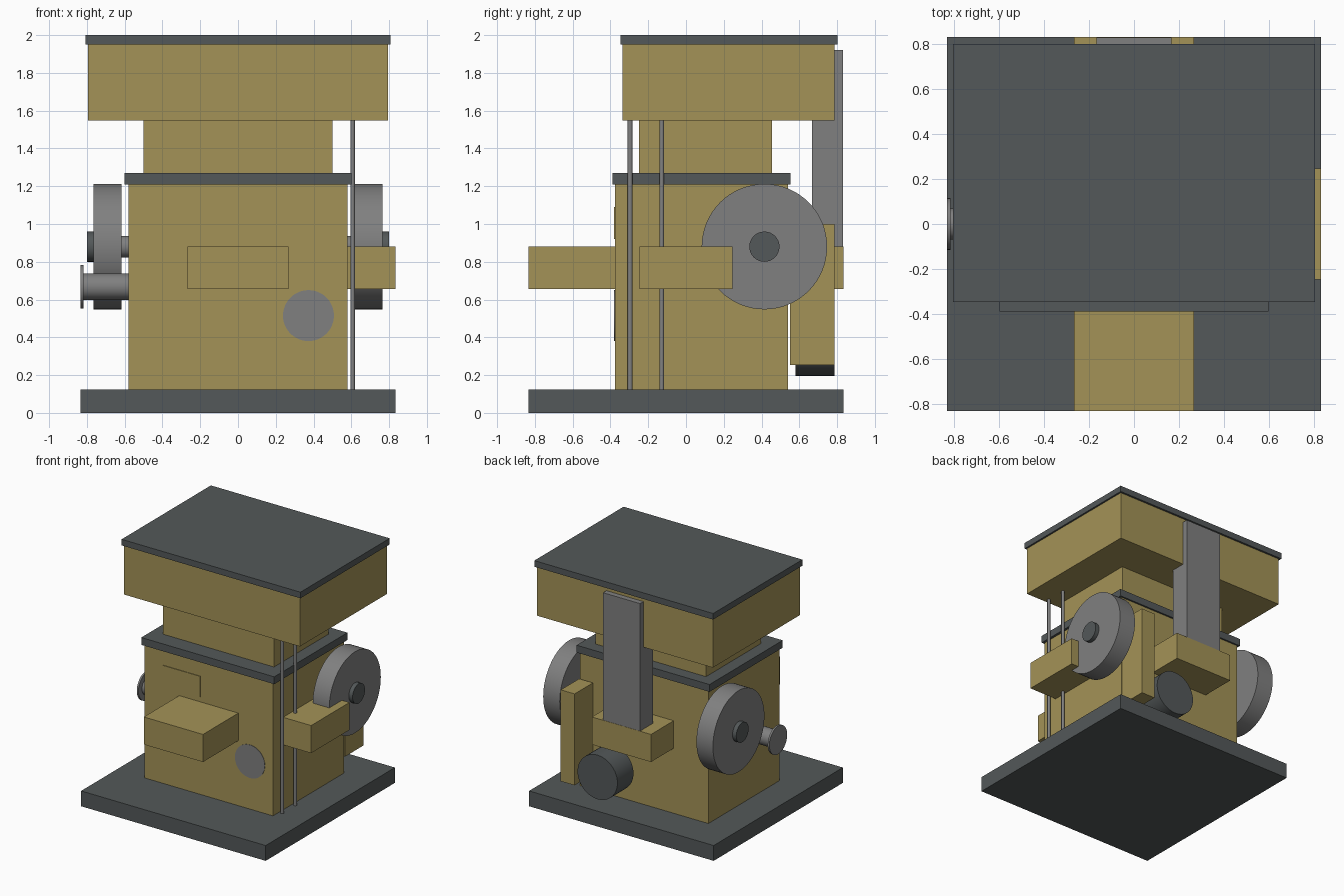
import bpy, math

if "Cube" in bpy.data.objects:
    bpy.data.objects.remove(bpy.data.objects["Cube"])


def material(name, rgb):
    m = bpy.data.materials.new(name)
    m.diffuse_color = (*rgb, 1.0)
    m.use_nodes = True
    m.node_tree.nodes["Principled BSDF"].inputs["Base Color"].default_value = m.diffuse_color
    return m


OCHRE = material("ochre paint", (0.371, 0.291, 0.095))
DARK = material("dark slate", (0.087, 0.098, 0.100))
STEEL = material("grey steel", (0.216, 0.216, 0.216))


def box(name, x, y, z, mat):
    """Box from (min, max) ranges on each axis."""
    bpy.ops.mesh.primitive_cube_add(size=1, location=[sum(r) / 2 for r in (x, y, z)])
    o = bpy.context.object
    o.name = name
    o.scale = [r[1] - r[0] for r in (x, y, z)]
    bpy.ops.object.transform_apply(location=False, rotation=False, scale=True)
    o.data.materials.append(mat)
    return o


def cylinder(name, axis, start, end, centre, radius, mat, sides=48):
    """Cylinder along an axis; centre holds the other two coordinates in order."""
    loc = list(centre)
    loc.insert("xyz".index(axis), (start + end) / 2)
    rot = {"x": (0, math.pi / 2, 0), "y": (math.pi / 2, 0, 0), "z": (0, 0, 0)}[axis]
    bpy.ops.mesh.primitive_cylinder_add(vertices=sides, radius=radius,
                                        depth=abs(end - start), location=loc, rotation=rot)
    o = bpy.context.object
    o.name = name
    o.data.materials.append(mat)
    bpy.ops.object.shade_smooth_by_angle(angle=math.radians(35))
    return o


# Main stack: base, body, plate, neck, hopper, lid
box("base", (-0.833, 0.833), (-0.833, 0.833), (0, 0.125), DARK)
box("body", (-0.58, 0.58), (-0.377, 0.54), (0.125, 1.21), OCHRE)
box("body_cap", (-0.60, 0.60), (-0.39, 0.554), (1.21, 1.27), DARK)
box("neck", (-0.50, 0.50), (-0.25, 0.456), (1.27, 1.548), OCHRE)
box("upper_housing", (-0.793, 0.793), (-0.335, 0.787), (1.548, 1.95), OCHRE)
box("lid", (-0.807, 0.807), (-0.348, 0.803), (1.95, 2.0), DARK)

# Flywheels with shafts and hubs on both sides
for side, s in (("left", -1), ("right", 1)):
    cylinder(side + "_shaft", "x", s * 0.55, s * 0.63, (0.415, 0.88), 0.057, STEEL, 32)
    cylinder(side + "_flywheel", "x", s * 0.617, s * 0.766, (0.415, 0.88), 0.332, STEEL, 64)
    cylinder(side + "_hub", "x", s * 0.75, s * 0.80, (0.415, 0.88), 0.08, DARK, 32)

# Flanged pipe on the left
cylinder("side_pipe", "x", -0.82, -0.56, (0.0, 0.668), 0.07, STEEL, 32)
cylinder("pipe_flange", "x", -0.833, -0.818, (0.0, 0.668), 0.115, STEEL)

# Chutes on the front, right and back
box("front_chute", (-0.267, 0.267), (-0.833, -0.36), (0.655, 0.88), OCHRE)
box("right_chute", (0.56, 0.833), (-0.247, 0.247), (0.655, 0.88), OCHRE)
box("back_chute", (-0.267, 0.267), (0.52, 0.833), (0.655, 0.88), OCHRE)

# Rear duct, control post and motor
box("back_duct", (-0.167, 0.167), (0.667, 0.831), (0.87, 1.92), STEEL)
box("control_post", (0.455, 0.58), (0.55, 0.787), (0.254, 1.0), OCHRE)
cylinder("motor", "y", 0.58, 0.787, (0.248, 0.376), 0.18, DARK)

# Vertical rods on the right
for i, y in enumerate((-0.296, -0.128)):
    cylinder(f"guide_rod_{i + 1}", "z", 0.125, 1.55, (0.607, y), 0.0125, STEEL, 16)

# Thin front panel and round cover
box("front_panel", (-0.41, -0.076), (-0.382, -0.374), (0.92, 1.09), OCHRE)
cylinder("round_cover", "y", -0.380, -0.374, (0.373, 0.515), 0.135, STEEL)
